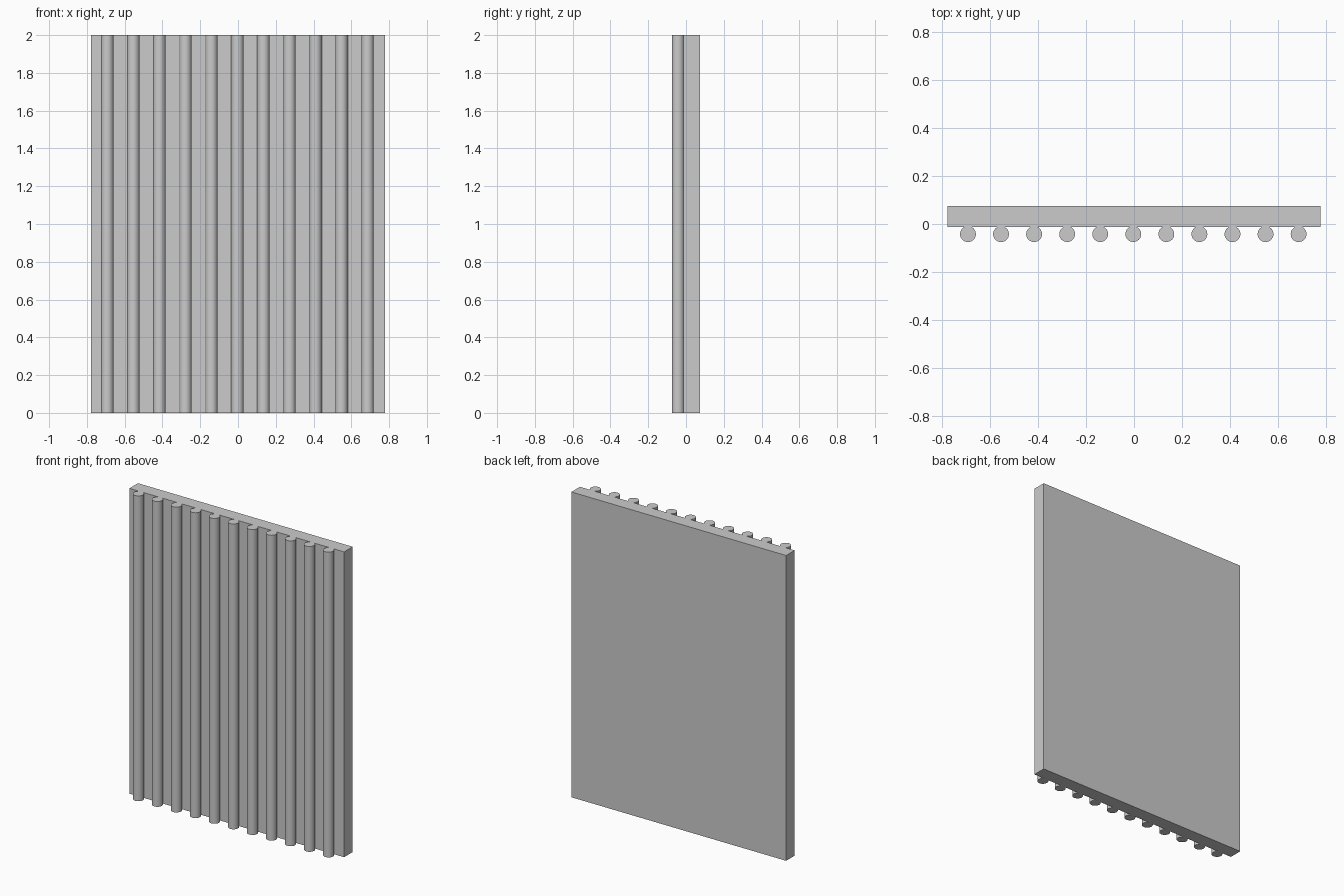
import bpy

if "Cube" in bpy.data.objects:
    bpy.data.objects.remove(bpy.data.objects["Cube"])

HEIGHT = 2.0
ROD_COUNT = 11
ROD_RADIUS = 0.033
ROD_PITCH = 0.1378
FIRST_ROD_X = -0.692
FRONT_Y, PANEL_Y, BACK_Y = -0.075, -0.013, 0.075


def add_box(name, x0, x1, y0, y1, z0, z1):
    bpy.ops.mesh.primitive_cube_add(
        size=1, location=((x0 + x1) / 2, (y0 + y1) / 2, (z0 + z1) / 2))
    obj = bpy.context.object
    obj.name = name
    obj.scale = (x1 - x0, y1 - y0, z1 - z0)
    bpy.ops.object.transform_apply(location=False, rotation=False, scale=True)
    return obj


def add_rod(name, x):
    bpy.ops.mesh.primitive_cylinder_add(
        vertices=32, radius=ROD_RADIUS, depth=HEIGHT,
        location=(x, FRONT_Y + ROD_RADIUS, HEIGHT / 2))
    obj = bpy.context.object
    obj.name = name
    bpy.ops.object.shade_smooth_by_angle()
    return obj


# Flat backing panel
add_box("backing_panel", -0.778, 0.778, PANEL_Y, BACK_Y, 0, HEIGHT)

# Row of vertical round rods set into the front of the panel
for i in range(ROD_COUNT):
    add_rod(f"front_rod_{i + 1}", FIRST_ROD_X + i * ROD_PITCH)
